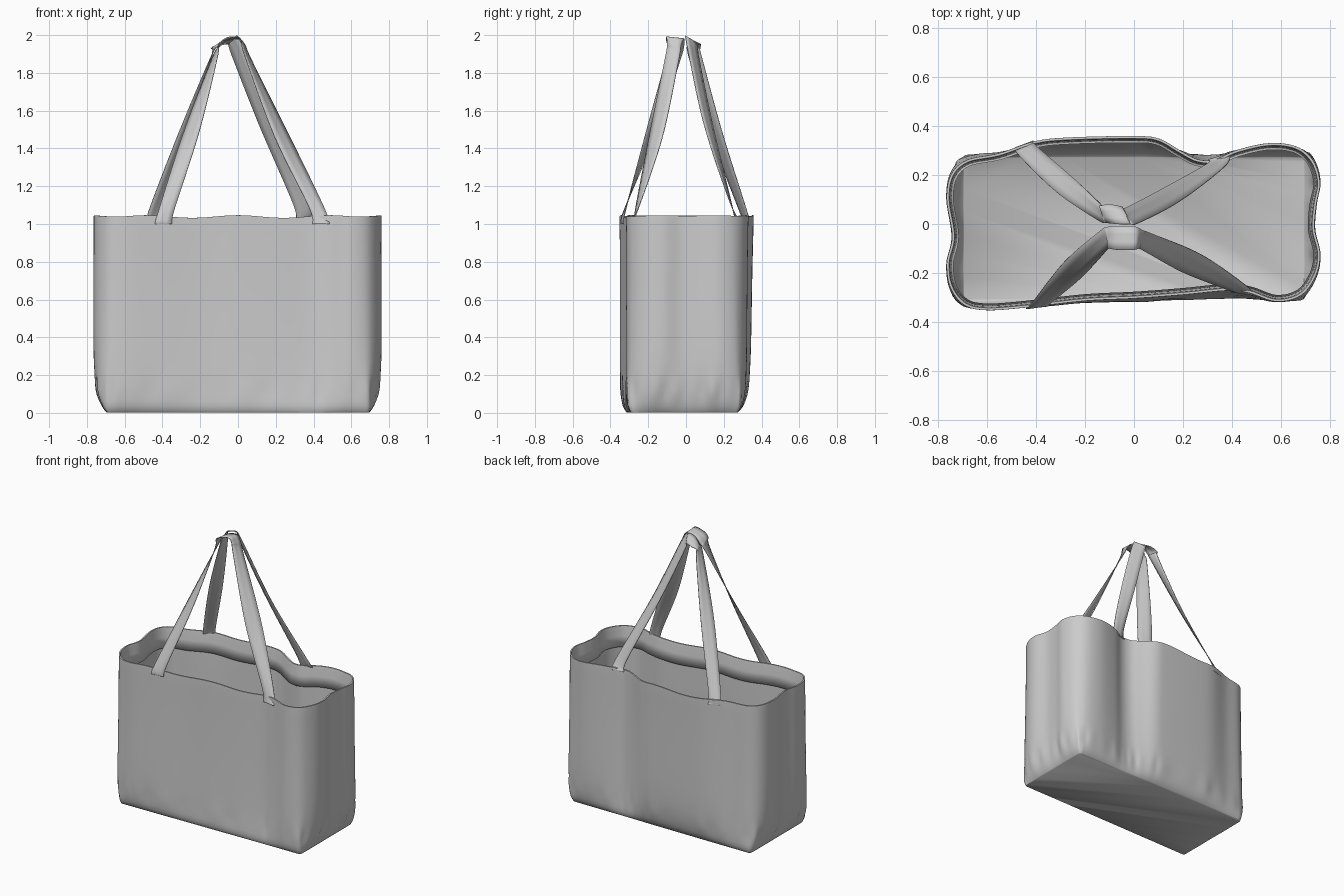
import bpy, bmesh, math
from mathutils import Vector

if "Cube" in bpy.data.objects:
    bpy.data.objects.remove(bpy.data.objects["Cube"])


def spline(pts, closed, steps):
    """Catmull-Rom resampling of a list of vectors."""
    n, out = len(pts), []
    get = (lambda i: pts[i % n]) if closed else (lambda i: pts[max(0, min(n - 1, i))])
    for i in range(n if closed else n - 1):
        a, b, c, d = (get(i + k) for k in (-1, 0, 1, 2))
        for s in range(steps):
            t = s / steps
            out.append(0.5 * (2 * b + (c - a) * t + (2 * a - 5 * b + 4 * c - d) * t * t
                              + (3 * b - a - 3 * c + d) * t ** 3))
    if not closed:
        out.append(pts[-1].copy())
    return out


def finish(bm, name, thickness):
    bmesh.ops.recalc_face_normals(bm, faces=bm.faces)
    me = bpy.data.meshes.new(name)
    bm.to_mesh(me)
    bm.free()
    ob = bpy.data.objects.new(name, me)
    bpy.context.collection.objects.link(ob)
    m = ob.modifiers.new("cloth", 'SOLIDIFY')
    m.thickness, m.offset = thickness, 0
    bpy.ops.object.select_all(action='DESELECT')
    ob.select_set(True)
    bpy.context.view_layer.objects.active = ob
    bpy.ops.object.shade_smooth_by_angle(angle=math.radians(60))
    return ob


def loft(bm, rings):
    rows = [[bm.verts.new(p) for p in r] for r in rings]
    n = len(rows[0])
    for a, b in zip(rows, rows[1:]):
        for i in range(n):
            j = (i + 1) % n
            bm.faces.new((a[i], a[j], b[j], b[i]))
    return rows


# Wavy outline of the bag mouth, counter-clockwise from front left
mouth = [(-.60, -.35), (-.45, -.34), (-.2, -.312), (0, -.302), (.2, -.287), (.38, -.27), (.47, -.28),
         (.58, -.315), (.68, -.29), (.74, -.21), (.757, -.12), (.735, -.02), (.742, .08), (.757, .17),
         (.728, .26), (.66, .315), (.55, .328), (.42, .30), (.33, .262), (.26, .262), (.19, .297),
         (.1, .347), (0, .357), (-.25, .352), (-.4, .337), (-.55, .287), (-.68, .26), (-.745, .2),
         (-.762, .1), (-.74, -.05), (-.762, -.16), (-.747, -.26), (-.69, -.33)]
rim = spline([Vector(p) for p in mouth], True, 6)
N = len(rim)


def base_point(p):
    """Matching point on the slightly skewed floor rectangle."""
    front = -.295 + .012 * p.x / .7
    if abs(p.x) > .69:
        return Vector((math.copysign(.69, p.x), max(front + .006, min(.258, p.y))))
    return Vector((p.x, front if p.y < 0 else .264))


def wall_ring(z):
    """Cross-section of the wall at height z, blending the base into the mouth."""
    fast = (1 - math.exp(-z * 10)) / (1 - math.exp(-10))
    ty = .65 * fast + .35 * z
    bulge = .02 * math.sqrt(min(1, z / .04)) * (1 - z) ** 2
    ring = []
    for i, p in enumerate(rim):
        b = base_point(p)
        ripple = .012 * math.sin(i * .9) * math.sin(i * .23) * math.exp(-((z - .11) / .06) ** 2)
        x = b.x + (p.x - b.x) * fast
        y = b.y + (p.y - b.y) * ty + bulge * max(-1, min(1, p.y / .2))
        x += bulge * .4 * max(-1, min(1, (abs(p.x) - .6) / .1)) * (1 if p.x > 0 else -1) * (abs(p.x) > .6)
        lift = 1.038 + .007 * math.cos(p.x * 13) + .012 * max(0, abs(p.x) - .6) / .15
        ring.append(Vector((x * (1 + ripple), y * (1 + ripple), z * lift)))
    return ring


def inset(ring, d, z):
    """Move a ring inwards by d and up by z."""
    out = []
    for i, p in enumerate(ring):
        t = ring[(i + 3) % N] - ring[i - 3]
        out.append(p + Vector((-t.y, t.x, 0)).normalized() * d + Vector((0, 0, z)))
    return out


# Bag body: flat floor, soft walls and a hem folded inside the mouth
bm = bmesh.new()
heights = [.003, .008, .02, .035, .06, .09, .12, .16, .2, .27, .36, .48, .6, .72, .84, .93, .985, 1]
top = wall_ring(1)
hem = [inset(top, .007, 0), inset(top, .010, -.02), inset(top, .014, -.07), inset(top, .024, -.14)]
rows = loft(bm, [wall_ring(z) for z in heights] + hem)
bm.faces.new(rows[0])
finish(bm, "bag_body", .004)


# Straps: each row is one edge point and the opposite edge point
def strap(name, rows):
    a = spline([Vector(r[:3]) for r in rows], False, 8)
    b = spline([Vector(r[3:]) for r in rows], False, 8)
    bm = bmesh.new()
    grid = [[bm.verts.new(p.lerp(q, k / 3)) for k in range(4)] for p, q in zip(a, b)]
    for r, s in zip(grid, grid[1:]):
        for k in range(3):
            bm.faces.new((r[k], r[k + 1], s[k + 1], s[k]))
    finish(bm, name, .005)


strap("front_strap", [
    (-.44, -.344, 1.00, -.35, -.334, 1.00), (-.418, -.325, 1.08, -.335, -.318, 1.08),
    (-.285, -.155, 1.49, -.205, -.21, 1.49), (-.14, -.03, 1.87, -.11, -.105, 1.88),
    (-.105, -.012, 1.93, -.105, -.10, 1.945), (-.07, -.008, 1.965, -.07, -.105, 1.975),
    (.0, -.01, 1.98, .0, -.105, 1.99), (.035, -.025, 1.95, .02, -.10, 1.955),
    (.075, -.04, 1.86, .04, -.11, 1.88),
    (.275, -.125, 1.46, .195, -.195, 1.46), (.455, -.25, 1.09, .375, -.265, 1.09),
    (.485, -.29, 1.00, .395, -.276, 1.00)])
strap("back_strap", [
    (-.485, .31, 1.01, -.41, .338, 1.01), (-.465, .275, 1.09, -.395, .315, 1.09),
    (-.31, .125, 1.49, -.25, .19, 1.49), (-.145, .015, 1.88, -.14, .085, 1.88),
    (-.11, .005, 1.94, -.14, .075, 1.93), (-.07, .0, 1.98, -.10, .08, 1.945),
    (-.02, .0, 1.99, -.05, .07, 1.95), (.02, .005, 1.95, -.035, .065, 1.90),
    (.19, .095, 1.53, .11, .14, 1.53),
    (.37, .235, 1.11, .29, .24, 1.11), (.39, .288, 1.02, .305, .262, 1.02)])
